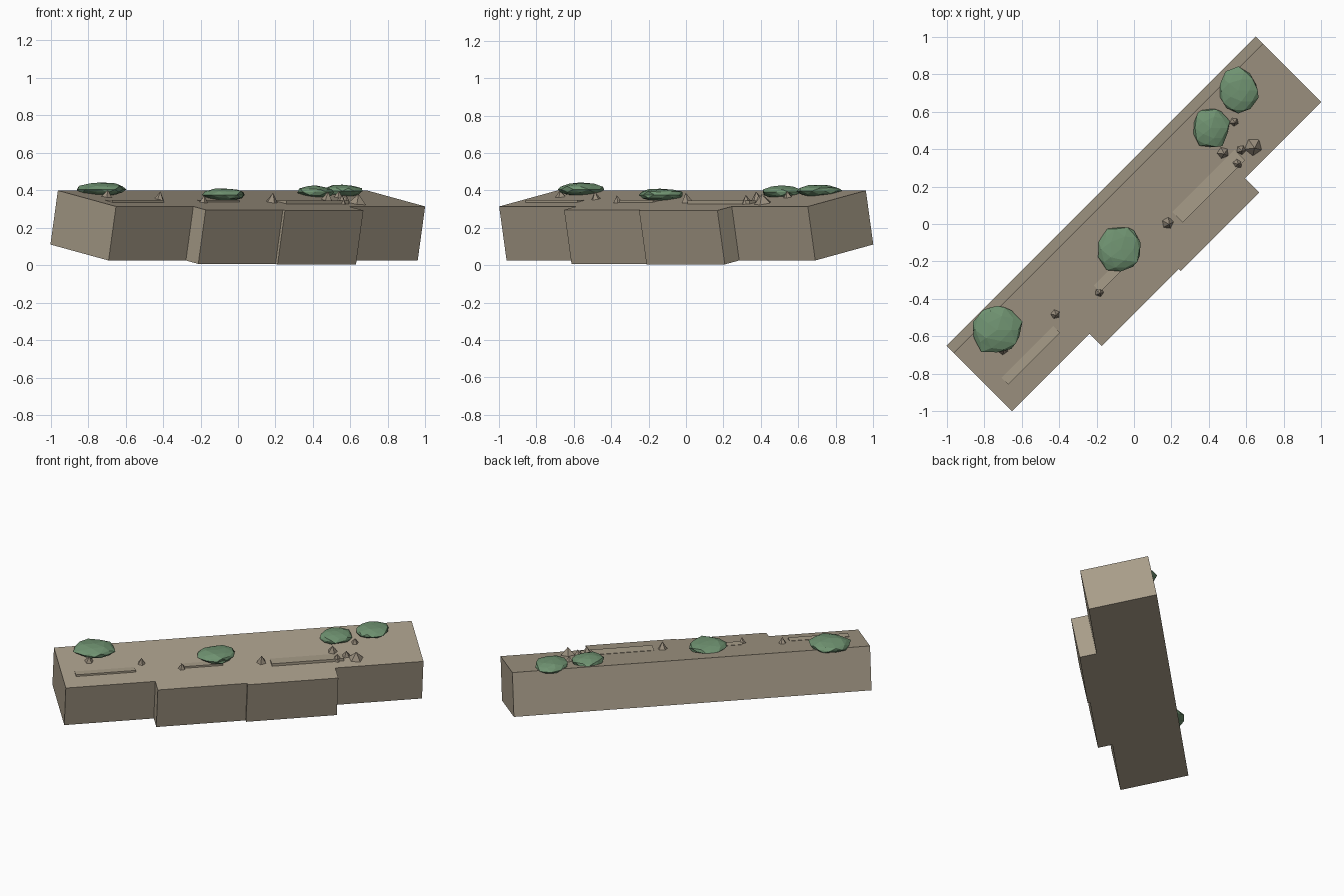
import bpy, bmesh, math, random
from mathutils import Vector, Matrix

if "Cube" in bpy.data.objects:
    bpy.data.objects.remove(bpy.data.objects["Cube"])

random.seed(4)
TILT = math.radians(11)
R2 = math.sqrt(0.5)
U = Vector((R2, R2, 0))           # along the cliff
W = Vector((R2, -R2, 0))          # horizontally toward the front
NORMAL = W * math.sin(TILT) + Vector((0, 0, math.cos(TILT)))
W_BACK, Z_BACK = -0.193, 0.399    # upper back edge


def material(name, rgb):
    m = bpy.data.materials.new(name)
    m.diffuse_color = (*rgb, 1)
    m.use_nodes = True
    m.node_tree.nodes["Principled BSDF"].inputs["Base Color"].default_value = m.diffuse_color
    return m


EARTH = material("earth_taupe", (0.39, 0.335, 0.25))
ROCK = material("rock_brown", (0.32, 0.27, 0.205))
LEAF = material("leaf_green", (0.16, 0.29, 0.165))


def slab(u, b, c):
    """Point on the tilted slab: u along, b from back edge, c above the top."""
    w = W_BACK + b * math.cos(TILT) + c * math.sin(TILT)
    z = Z_BACK - b * math.sin(TILT) + c * math.cos(TILT)
    return U * u + W * w + Vector((0, 0, z))


def ground_z(x, y):
    return Z_BACK - ((x - y) * R2 - W_BACK) * math.tan(TILT)


def finish(bm, name, mat):
    bmesh.ops.recalc_face_normals(bm, faces=bm.faces)
    me = bpy.data.meshes.new(name)
    bm.to_mesh(me)
    bm.free()
    me.materials.append(mat)
    ob = bpy.data.objects.new(name, me)
    bpy.context.collection.objects.link(ob)


def prism(name, lower, upper, mat):
    bm = bmesh.new()
    lo = [bm.verts.new(p) for p in lower]
    hi = [bm.verts.new(p) for p in upper]
    bm.faces.new(lo)
    bm.faces.new(hi)
    n = len(lo)
    for i in range(n):
        j = (i + 1) % n
        bm.faces.new((lo[i], lo[j], hi[j], hi[i]))
    finish(bm, name, mat)


# main slab with two stepped bays on its front
F = 0.447
outline = [(-1.167, 0), (1.167, 0), (1.167, F), (0.592, F), (0.592, F + 0.111),
           (0.0, F + 0.111), (0.0, F + 0.095), (-0.583, F + 0.095),
           (-0.583, F), (-1.167, F)]
prism("ground_slab", [slab(u, b, -0.294) for u, b in outline],
      [slab(u, b, 0) for u, b in outline], EARTH)

# level ledges cut into the slope: u range, w range, top height
for i, (u0, u1, w0, w1, z) in enumerate([(-1.08, -0.69, 0.080, 0.132, 0.348),
                                         (-0.385, -0.12, 0.080, 0.130, 0.348),
                                         (0.19, 0.66, 0.099, 0.178, 0.3445)]):
    ring = [U * u + W * w for u, w in ((u0, w0), (u1, w0), (u1, w1), (u0, w1))]
    prism(f"ledge_{i + 1}", [p + Vector((0, 0, z - 0.035)) for p in ring],
          [p + Vector((0, 0, z)) for p in ring], EARTH)

# flattened faceted bushes: x, y, radius x, radius y, top height
for i, (x, y, rx, ry, top) in enumerate([(-0.73, -0.565, 0.138, 0.138, 0.442),
                                         (-0.07, -0.135, 0.122, 0.130, 0.413),
                                         (0.41, 0.512, 0.102, 0.114, 0.427),
                                         (0.557, 0.712, 0.112, 0.122, 0.433)]):
    bm = bmesh.new()
    bmesh.ops.create_icosphere(bm, subdivisions=2, radius=1)
    half = 0.037
    for v in bm.verts:
        k = random.uniform(0.86, 1.06)
        v.co = Vector((x + v.co.x * rx * k, y + v.co.y * ry * k,
                       top - half + v.co.z * half * random.uniform(0.85, 1.03)))
    finish(bm, f"bush_{i + 1}", LEAF)

# five-sided pointed stones: x, y, radius, height
for i, (x, y, r, h) in enumerate([(0.535, 0.545, 0.028, 0.035), (0.475, 0.38, 0.036, 0.045),
                                  (0.55, 0.325, 0.036, 0.045), (0.572, 0.395, 0.030, 0.040),
                                  (0.637, 0.412, 0.054, 0.050), (0.18, 0.005, 0.036, 0.050),
                                  (-0.185, -0.365, 0.028, 0.037), (-0.42, -0.482, 0.029, 0.042),
                                  (-0.70, -0.67, 0.034, 0.036)]):
    bm = bmesh.new()
    spot = Matrix.Translation((x, y, ground_z(x, y)))
    lean = Vector((0, 0, 1)).rotation_difference(NORMAL).to_matrix().to_4x4()
    spin = Matrix.Rotation(random.uniform(0, math.tau), 4, 'Z')
    bmesh.ops.create_cone(bm, cap_ends=True, segments=5, radius1=r, radius2=0,
                          depth=h + 0.006,
                          matrix=spot @ lean @ spin @ Matrix.Translation((0, 0, h / 2 - 0.003)))
    bmesh.ops.remove_doubles(bm, verts=bm.verts, dist=1e-5)
    finish(bm, f"stone_{i + 1}", ROCK)
